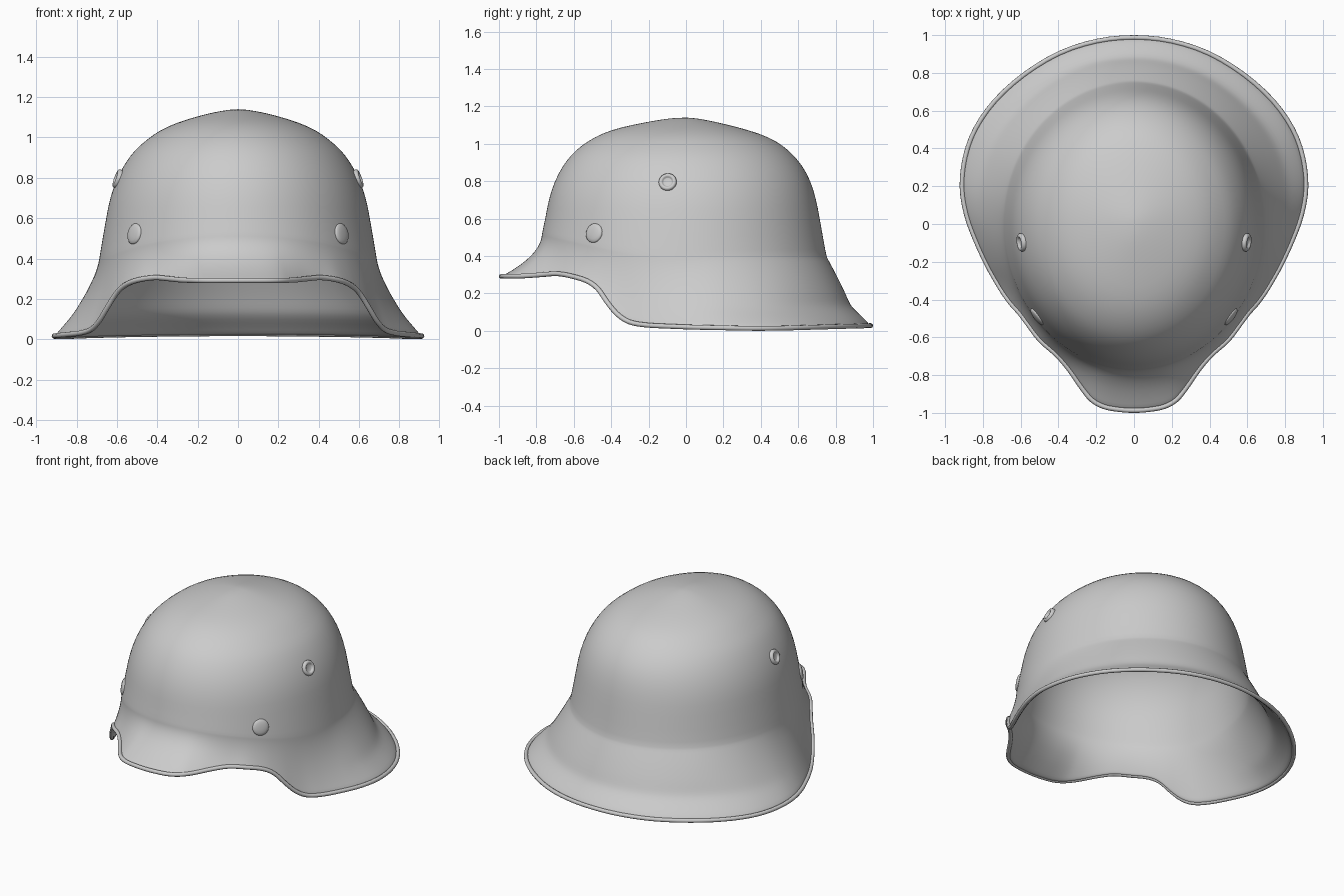
import bpy, math
from mathutils import Vector
from mathutils.bvhtree import BVHTree

if "Cube" in bpy.data.objects:
    bpy.data.objects.remove(bpy.data.objects["Cube"])

BEAD = 0.013

# right half of the rim, from the visor tip round to the back (x, y, z)
HALF = [(0, -1, .291), (.08, -.995, .291), (.16, -.98, .291), (.225, -.945, .292), (.28, -.88, .293),
        (.35, -.78, .300), (.42, -.70, .305), (.505, -.625, .293), (.57, -.54, .267),
        (.615, -.48, .225), (.66, -.43, .155), (.70, -.375, .09), (.74, -.31, .048),
        (.79, -.22, .031), (.85, -.09, .024), (.90, .05, .019), (.923, .20, .016), (.905, .36, .013),
        (.85, .51, .014), (.745, .66, .018), (.59, .80, .022), (.40, .915, .025), (.20, .98, .027), (0, 1, .028)]

# dome profile: height, half width, front reach, back reach
DOME = [(1.137, .05, .08, .05), (1.125, .12, .16, .12), (1.105, .20, .27, .21), (1.075, .30, .40, .33),
        (1.035, .39, .49, .445), (.99, .45, .56, .52), (.94, .51, .615, .575), (.88, .555, .66, .625),
        (.80, .60, .703, .668), (.70, .635, .735, .697), (.61, .652, .75, .714),
        (.52, .664, .77, .727), (.40, .688, .80, .750)]

# skirt profile at the back: fraction down, fraction out
BACK = [(.03, .025), (.13, .11), (.26, .22), (.4, .33), (.52, .42), (.64, .5), (.73, .57),
        (.83, .74), (.92, .89), (1, 1)]


def smooth_loop(pts, n):
    """Closed Catmull-Rom loop with n samples per span."""
    pts = [Vector(p) for p in pts]
    m, out = len(pts), []
    for i in range(m):
        a, b, c, d = (pts[(i + k) % m] for k in (-1, 0, 1, 2))
        for s in range(n):
            t = s / n
            out.append(0.5 * (2 * b + (c - a) * t + (2 * a - 5 * b + 4 * c - d) * t * t
                              + (3 * b - a - 3 * c + d) * t ** 3))
    return out


def dome_radius(row, th):
    z, w, f, b = row
    d = b if math.sin(th) > 0 else f
    return 1 / math.sqrt((math.cos(th) / w) ** 2 + (math.sin(th) / d) ** 2)


def dome_row(z):
    for p, q in zip(DOME, DOME[1:]):
        if p[0] >= z >= q[0]:
            t = (p[0] - z) / (p[0] - q[0])
            return [a + (b - a) * t for a, b in zip(p, q)]
    return DOME[-1]


def column(rim):
    """Points of one meridian from near the crown to the rim."""
    th, r1 = math.atan2(rim.y, rim.x), math.hypot(rim.x, rim.y) - BEAD
    s = math.sin(th)
    front, back = max(0, -s) ** 2, max(0, s)
    rz = [(dome_radius(row, th), row[0]) for row in DOME[:11]]
    z0 = .40 + .12 * front
    r0 = dome_radius(dome_row(z0), th)
    rz.append((r0, z0))
    for fz, fb in BACK:
        fr = fz ** (1.44 + .56 * front)
        fr += (fb - fr) * min(1, back * 1.3)
        rz.append((r0 + (r1 - r0) * fr, z0 + (rim.z - z0) * fz))
    return [(r * math.cos(th), r * math.sin(th), z) for r, z in rz]


def make_object(name, verts, faces):
    me = bpy.data.meshes.new(name)
    me.from_pydata(verts, [], faces)
    me.polygons.foreach_set("use_smooth", [True] * len(me.polygons))
    me.update()
    ob = bpy.data.objects.new(name, me)
    bpy.context.collection.objects.link(ob)
    return ob


# shell
rim = smooth_loop(HALF + [(-x, y, z) for x, y, z in HALF[-2:0:-1]], 3)
cols = [column(p) for p in rim]
n, rows = len(cols), len(cols[0])
verts = [(0, 0, 1.14)] + [v for c in cols for v in c]
vid = lambda j, k: 1 + (j % n) * rows + k
faces = [(0, vid(j, 0), vid(j + 1, 0)) for j in range(n)]
faces += [(vid(j, k), vid(j, k + 1), vid(j + 1, k + 1), vid(j + 1, k))
          for j in range(n) for k in range(rows - 1)]
shell = make_object("helmet_shell", verts, faces)
sol = shell.modifiers.new("thickness", 'SOLIDIFY')
sol.thickness, sol.offset = 0.016, -1
sub = shell.modifiers.new("smooth", 'SUBSURF')
sub.levels = sub.render_levels = 1
surface = BVHTree.FromPolygons(verts, faces)

# rolled rim bead
cu = bpy.data.curves.new("rolled_rim", 'CURVE')
cu.dimensions = '3D'
cu.bevel_depth, cu.bevel_resolution = BEAD, 3
sp = cu.splines.new('POLY')
sp.points.add(n - 1)
for pt, c in zip(sp.points, cols):
    pt.co = (*c[-1], 1)
sp.use_cyclic_u = True
sp.use_smooth = True
bpy.context.collection.objects.link(bpy.data.objects.new("rolled_rim", cu))


def lathe_on_shell(name, target, profile, seg=32):
    """Turned fitting seated on the shell, axis along the surface normal."""
    pos, nor, _, _ = surface.find_nearest(Vector(target))
    vs = [(r * math.cos(a), r * math.sin(a), h) for r, h in profile
          for a in (2 * math.pi * i / seg for i in range(seg))]
    fs = [(k * seg + i, k * seg + (i + 1) % seg, (k + 1) * seg + (i + 1) % seg, (k + 1) * seg + i)
          for k in range(len(profile) - 1) for i in range(seg)]
    fs.append([(len(profile) - 1) * seg + i for i in range(seg)])
    ob = make_object(name, vs, fs)
    ob.rotation_mode = 'QUATERNION'
    ob.rotation_quaternion = nor.to_track_quat('Z', 'Y')
    ob.location = pos


# vent bushings and liner rivets, both sides
VENT = [(.048, -.012), (.048, .004), (.043, .012), (.034, .014), (.028, .010), (.024, .003), (.022, .002)]
RIVET = [(.052, -.012), (.052, .003), (.047, .008), (.034, .012), (.018, .014), (.006, .0145)]
for side, sx in (("right", 1), ("left", -1)):
    lathe_on_shell("vent_bushing_" + side, (sx * .61, -.10, .80), VENT)
    lathe_on_shell("liner_rivet_" + side, (sx * .525, -.50, .525), RIVET)
